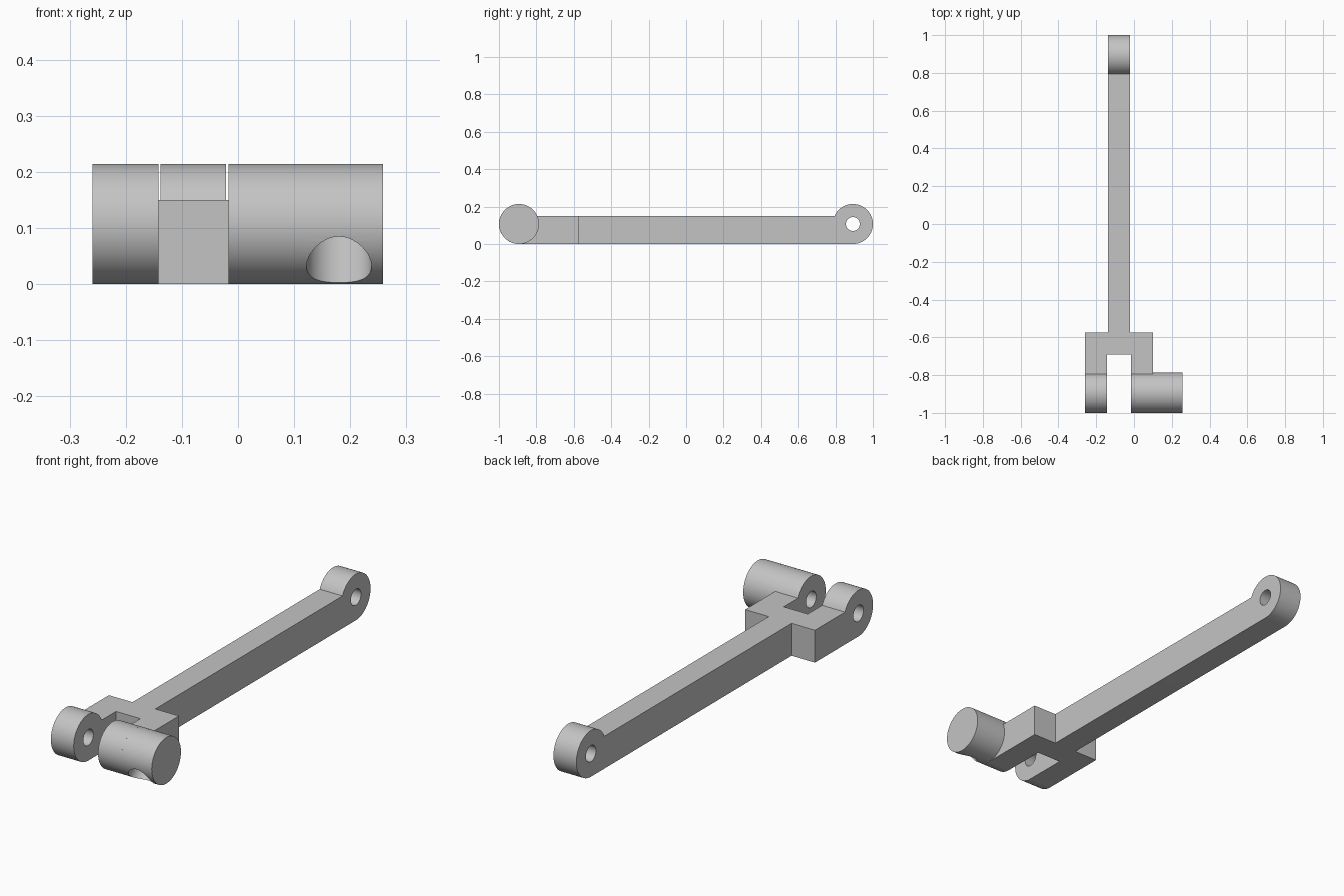
import bpy, bmesh
from math import pi, asin, sin, cos, radians
from mathutils import Matrix

default = bpy.data.objects.get("Cube")
if default:
    bpy.data.objects.remove(default, do_unlink=True)

# Shared dimensions
R = 0.107          # eye and boss radius, also the height of their axis
EYE_Y = 0.893      # distance of the eye axes from the middle
BAR_H = 0.15       # height of the flat bars
FORK_BACK = -0.575
SLOT_BACK = -0.69
PIN_R = 0.037
SEG = 64

grey = bpy.data.materials.new("grey_metal")
grey.use_nodes = True
grey.diffuse_color = (0.55, 0.55, 0.55, 1)
grey.node_tree.nodes["Principled BSDF"].inputs["Base Color"].default_value = (0.55, 0.55, 0.55, 1)


def make_object(name, bm):
    bmesh.ops.recalc_face_normals(bm, faces=bm.faces)
    mesh = bpy.data.meshes.new(name)
    bm.to_mesh(mesh)
    bm.free()
    mesh.materials.append(grey)
    obj = bpy.data.objects.new(name, mesh)
    bpy.context.collection.objects.link(obj)
    return obj


def extrude_side(name, outline, x0, x1):
    """Extrude a (y, z) outline from x0 to x1."""
    bm = bmesh.new()
    face = bm.faces.new([bm.verts.new((x0, y, z)) for y, z in outline])
    result = bmesh.ops.extrude_face_region(bm, geom=[face])
    moved = [v for v in result["geom"] if isinstance(v, bmesh.types.BMVert)]
    bmesh.ops.translate(bm, verts=moved, vec=(x1 - x0, 0, 0))
    return make_object(name, bm)


def eye_outline(start_y, end):
    """Flat bar from start_y that ends in a round eye; end is 1 for back, -1 for front."""
    first, last = -pi / 2, pi - asin((BAR_H - R) / R)
    pts = [(start_y, BAR_H), (start_y, 0)]
    for i in range(SEG + 1):
        a = first + (last - first) * i / SEG
        pts.append((end * (EYE_Y + R * cos(a)), R + R * sin(a)))
    return pts


def cylinder(name, radius, length, matrix):
    bm = bmesh.new()
    bmesh.ops.create_cone(bm, cap_ends=True, segments=SEG, radius1=radius,
                          radius2=radius, depth=length, matrix=matrix)
    return make_object(name, bm)


def along_x(x, y):
    return Matrix.Translation((x, y, R)) @ Matrix.Rotation(pi / 2, 4, 'Y')


def drill(obj, cutter):
    mod = obj.modifiers.new("drill", 'BOOLEAN')
    mod.operation = 'DIFFERENCE'
    mod.solver = 'EXACT'
    mod.object = cutter
    bpy.context.view_layer.objects.active = obj
    bpy.ops.object.modifier_apply(modifier=mod.name)
    bpy.data.objects.remove(cutter, do_unlink=True)


# Bars ending in drilled eyes: long rod to the back, two fork arms to the front
parts = []
for name, start, end, x0, x1 in (
        ("long_rod", FORK_BACK, 1, -0.138, -0.021),
        ("right_fork_arm", FORK_BACK, -1, -0.259, -0.142),
        ("left_fork_arm", FORK_BACK, -1, -0.017, 0.1)):
    bar = extrude_side(name, eye_outline(start, end), x0, x1)
    drill(bar, cylinder("pin_cutter", PIN_R, 0.3, along_x((x0 + x1) / 2, end * EYE_Y)))
    parts.append(bar)

# Bridge between the fork arms
parts.append(extrude_side("fork_bridge", [(SLOT_BACK, 0), (FORK_BACK, 0),
                          (FORK_BACK, BAR_H), (SLOT_BACK, BAR_H)], -0.142, -0.017))

# Solid boss on the left arm, with a blind hole slanting in from the lower front
boss = cylinder("side_boss", R, 0.158, along_x(0.179, -EYE_Y))
tilt = Matrix.Translation((0.18, -EYE_Y, R)) @ Matrix.Rotation(radians(-45), 4, 'X')
drill(boss, cylinder("socket_cutter", 0.058, 0.25, tilt @ Matrix.Translation((0, 0, -0.075))))
parts.append(boss)

# Smooth the round surfaces, keep the edges sharp
bpy.ops.object.select_all(action='DESELECT')
for obj in parts:
    obj.select_set(True)
bpy.context.view_layer.objects.active = boss
bpy.ops.object.shade_smooth_by_angle(angle=radians(30))
